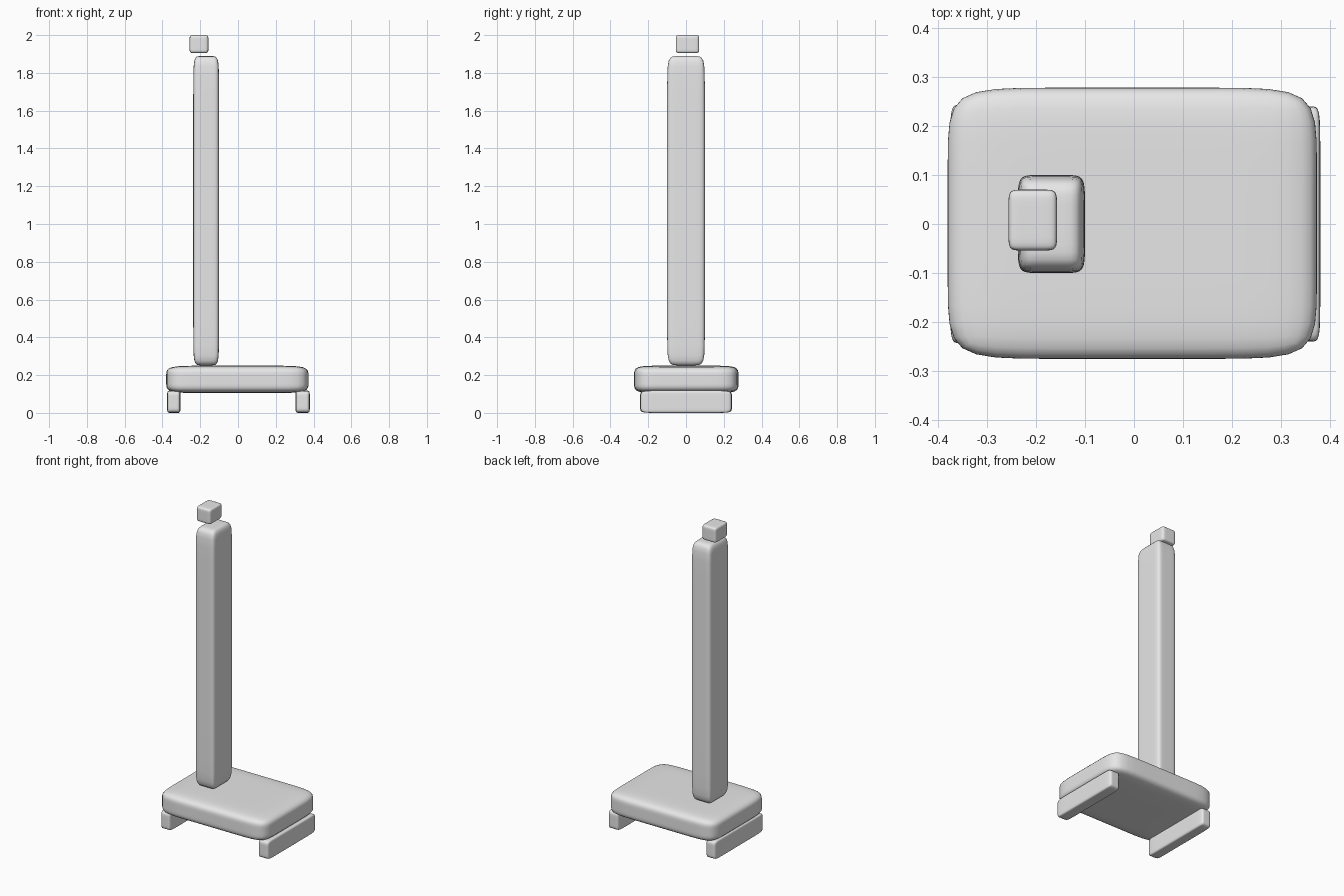
import bpy
import bmesh
from mathutils import Vector

if "Cube" in bpy.data.objects:
    bpy.data.objects.remove(bpy.data.objects["Cube"], do_unlink=True)

grey = bpy.data.materials.new("plain_grey")
grey.use_nodes = True
grey.diffuse_color = (0.8, 0.8, 0.8, 1)
grey.node_tree.nodes["Principled BSDF"].inputs["Base Color"].default_value = grey.diffuse_color


def soft_box(name, low, high, support):
    """Box with support loops at the given inset per axis, softened by subdivision."""
    low, high = Vector(low), Vector(high)
    size = high - low
    bm = bmesh.new()
    bmesh.ops.create_cube(bm, size=1)
    bmesh.ops.scale(bm, vec=size, verts=bm.verts)
    for axis in range(3):
        normal = Vector((0, 0, 0))
        normal[axis] = 1
        for side in (-1, 1):
            bmesh.ops.bisect_plane(
                bm, geom=bm.verts[:] + bm.edges[:] + bm.faces[:],
                plane_co=normal * side * (size[axis] / 2 - support[axis]),
                plane_no=normal)
    for face in bm.faces:
        face.smooth = True
    mesh = bpy.data.meshes.new(name)
    bm.to_mesh(mesh)
    bm.free()
    mesh.materials.append(grey)
    obj = bpy.data.objects.new(name, mesh)
    obj.location = (low + high) / 2
    bpy.context.collection.objects.link(obj)
    sub = obj.modifiers.new("soften", 'SUBSURF')
    sub.levels = sub.render_levels = 2
    return obj


# Base slab
soft_box("base", (-0.38, -0.275, 0.105), (0.373, 0.278, 0.25), (0.18, 0.13, 0.05))

# Two foot rails under the ends of the base
soft_box("right_foot", (-0.375, -0.243, 0), (-0.305, 0.243, 0.118), (0.017, 0.08, 0.025))
soft_box("left_foot", (0.305, -0.24, 0), (0.38, 0.24, 0.118), (0.017, 0.08, 0.025))

# Tall post
soft_box("post", (-0.237, -0.1, 0.252), (-0.1, 0.1, 1.889), (0.035, 0.05, 0.15))

# Small block floating above the post
soft_box("top_block", (-0.256, -0.054, 1.905), (-0.157, 0.07, 2.0), (0.025, 0.03, 0.02))
